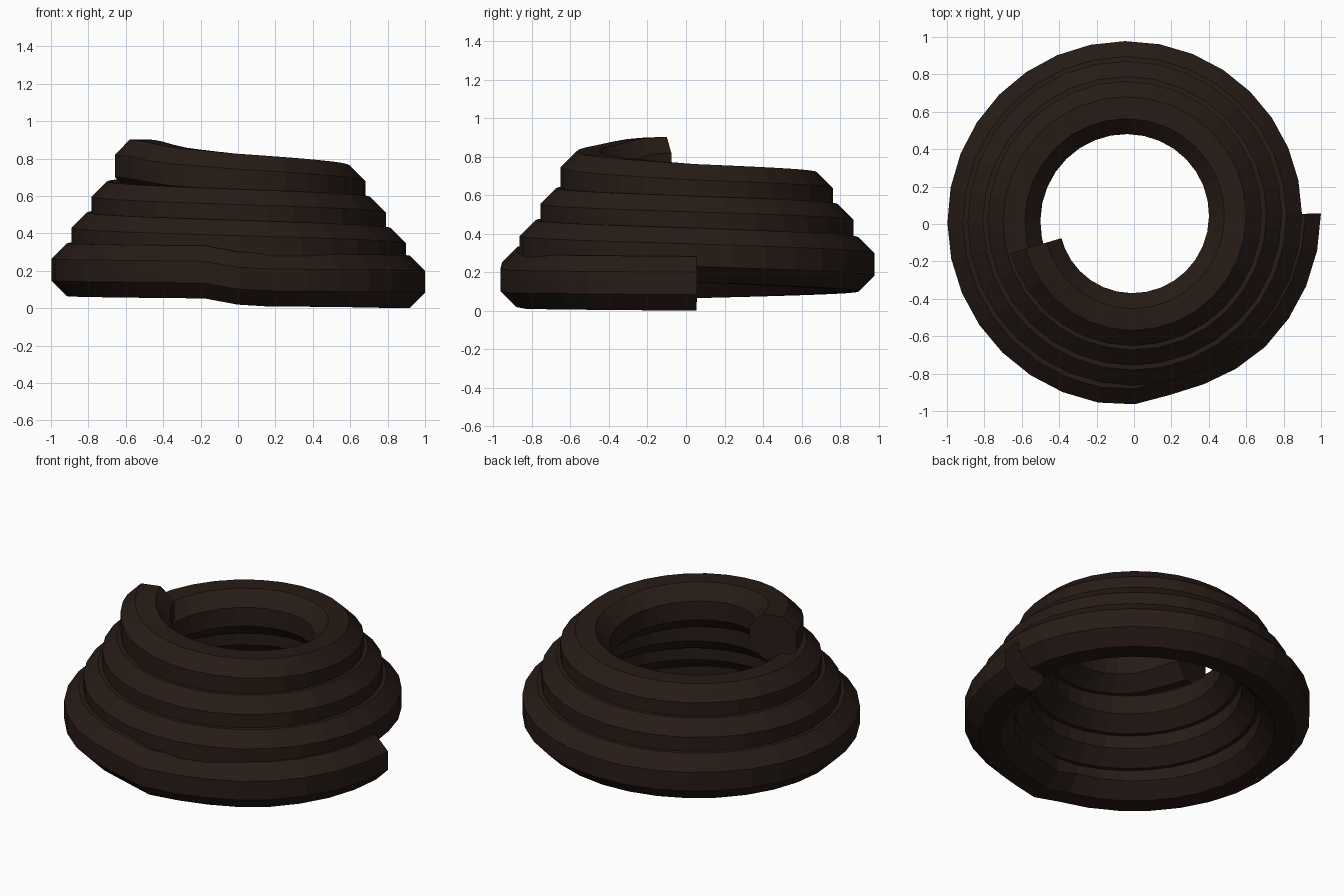
import bpy, bmesh
from math import cos, sin, pi, radians

if "Cube" in bpy.data.objects:
    bpy.data.objects.remove(bpy.data.objects["Cube"])

SIDES, STEPS = 8, 32          # octagonal section, segments per turn
APOTHEM = 0.141
CX, CY = -0.023, 0.03         # spiral axis
END = 3.455                   # number of turns

# (turn, centre radius) and (turn, centre height)
RADIUS = [(0, .882), (.125, .857), (.19, .829), (.22, .827), (.25, .853),
          (.281, .858), (.5, .834), (3, .565), (END, .521)]
HEIGHT = [(0, .141), (.22, .151), (.25, .16), (.281, .193), (.5, .205),
          (.75, .24), (1, .288), (3, .62), (3.125, .652), (3.25, .685),
          (3.34, .715), (3.42, .757), (END, .76)]


def sample(keys, t):
    for (t0, a), (t1, b) in zip(keys, keys[1:]):
        if t <= t1:
            return a + (b - a) * (t - t0) / (t1 - t0)
    return keys[-1][1]


# Coiled tube: octagon swept clockwise up a tapering spiral
bm = bmesh.new()
turns = [i / STEPS for i in range(int(END * STEPS) + 1)] + [END]
rings = []
for t in turns:
    ang = radians(1.5) - 2 * pi * t
    if t == END:
        ang = -2 * pi * t
    r, z = sample(RADIUS, t), sample(HEIGHT, t)
    ring = []
    for k in range(SIDES):
        a = 2 * pi * (k + 0.5) / SIDES
        s = APOTHEM / cos(pi / SIDES)
        rr = r + s * cos(a)
        ring.append(bm.verts.new((CX + rr * cos(ang), CY + rr * sin(ang), z + s * sin(a))))
    rings.append(ring)
for a, b in zip(rings, rings[1:]):
    for k in range(SIDES):
        n = (k + 1) % SIDES
        bm.faces.new((a[k], a[n], b[n], b[k]))

# Flat caps on both ends
bm.faces.new(rings[0])
bm.faces.new(rings[-1])
bmesh.ops.recalc_face_normals(bm, faces=bm.faces)

mesh = bpy.data.meshes.new("coil")
bm.to_mesh(mesh)
bm.free()
coil = bpy.data.objects.new("coil", mesh)
bpy.context.collection.objects.link(coil)

# Dark brown material
mat = bpy.data.materials.new("dark_brown")
mat.diffuse_color = (0.02, 0.011, 0.008, 1)
mat.use_nodes = True
mat.node_tree.nodes["Principled BSDF"].inputs["Base Color"].default_value = mat.diffuse_color
mesh.materials.append(mat)
